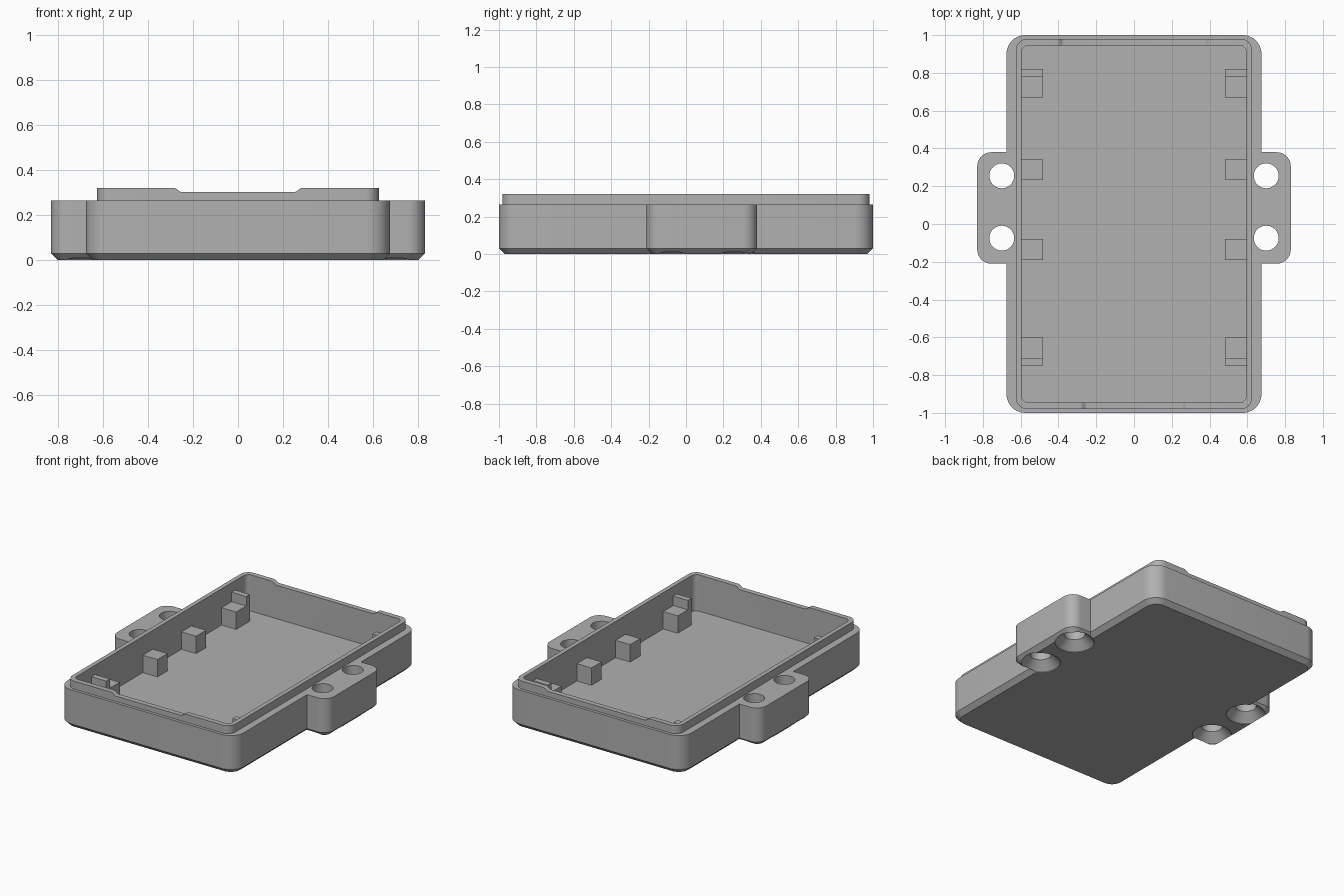
import bpy, bmesh, math

if "Cube" in bpy.data.objects:
    bpy.data.objects.remove(bpy.data.objects["Cube"], do_unlink=True)

grey = bpy.data.materials.new("light_grey_plastic")
grey.use_nodes = True
tone = (0.44, 0.44, 0.44, 1)
grey.diffuse_color = tone
grey.node_tree.nodes["Principled BSDF"].inputs["Base Color"].default_value = tone


def loft(name, rings):
    """Closed solid through a stack of equal-length rings."""
    bm = bmesh.new()
    loops = [[bm.verts.new(p) for p in ring] for ring in rings]
    n = len(loops[0])
    bm.faces.new(loops[0])
    bm.faces.new(loops[-1])
    for a, b in zip(loops, loops[1:]):
        for i in range(n):
            j = (i + 1) % n
            bm.faces.new((a[i], a[j], b[j], b[i]))
    bmesh.ops.recalc_face_normals(bm, faces=bm.faces)
    mesh = bpy.data.meshes.new(name)
    bm.to_mesh(mesh)
    bm.free()
    mesh.materials.append(grey)
    obj = bpy.data.objects.new(name, mesh)
    bpy.context.collection.objects.link(obj)
    return obj


def rounded_ring(hx, hy, r, z, cy=0.0, steps=10):
    """Rounded rectangle outline at height z."""
    pts = []
    for q, (sx, sy) in enumerate([(1, 1), (-1, 1), (-1, -1), (1, -1)]):
        for k in range(steps + 1):
            a = math.pi / 2 * (q + k / steps)
            pts.append((sx * (hx - r) + r * math.cos(a),
                        cy + sy * (hy - r) + r * math.sin(a), z))
    return pts


def chamfered_block(name, hx, hy, r, top, cy=0.0, c=0.03):
    return loft(name, [rounded_ring(hx - c, hy - c, r - c, 0, cy),
                       rounded_ring(hx, hy, r, c, cy),
                       rounded_ring(hx, hy, r, top, cy)])


def circle(x, y, r, z, n=40):
    return [(x + r * math.cos(2 * math.pi * i / n),
             y + r * math.sin(2 * math.pi * i / n), z) for i in range(n)]


def combine(target, tool, operation):
    """Apply a boolean and discard the tool."""
    tool.hide_render = True
    mod = target.modifiers.new("cut", 'BOOLEAN')
    mod.operation, mod.object, mod.solver = operation, tool, 'EXACT'
    bpy.context.view_layer.objects.active = target
    bpy.ops.object.modifier_apply(modifier=mod.name)
    bpy.data.objects.remove(tool, do_unlink=True)


RIM, LIP, FLOOR = 0.265, 0.32, 0.07

# Tray body with side mounting tabs and raised lip
case = chamfered_block("case_body", 0.675, 1.0, 0.1, RIM)
tabs = chamfered_block("tabs", 0.83, 0.295, 0.075, RIM, cy=0.085)
combine(case, tabs, 'UNION')
lip = loft("lip", [rounded_ring(0.625, 0.98, 0.06, z) for z in (0.15, LIP)])
combine(case, lip, 'UNION')

# Hollow interior
cavity = loft("cavity", [rounded_ring(0.595, 0.945, 0.035, z) for z in (FLOOR, 0.5)])
combine(case, cavity, 'DIFFERENCE')


# Shallow notches in the lip with softly curved ends
def notch(half, y, bottom):
    curve = []
    for k in range(9):
        t = k / 8
        s = t * t * (3 - 2 * t)
        curve.append((half - 0.033 * t, LIP + (bottom - LIP) * s))
    right = [(half, 0.4)] + curve
    outline = right + [(-x, z) for x, z in reversed(right)]
    return loft("notch", [[(x, y + d, z) for x, z in outline] for d in (-0.08, 0.08)])


combine(case, notch(0.283, -0.96, 0.302), 'DIFFERENCE')
combine(case, notch(0.405, 0.96, 0.302), 'DIFFERENCE')

# Screw holes, countersunk from below
for x in (-0.7, 0.7):
    for y in (-0.075, 0.255):
        hole = loft("hole", [circle(x, y, r, z) for r, z in
                             ((0.123, -0.05), (0.123, 0.005), (0.066, 0.06), (0.066, 0.4))])
        combine(case, hole, 'DIFFERENCE')

bpy.ops.object.select_all(action='DESELECT')
case.select_set(True)
bpy.context.view_layer.objects.active = case
bpy.ops.object.shade_smooth_by_angle(angle=math.radians(30))


# Support posts along both inner walls; the end posts carry a raised stop
def support(name, side, y0, y1, top):
    xs = sorted((side * 0.483, side * 0.605))
    ring = [(xs[0], y0), (xs[1], y0), (xs[1], y1), (xs[0], y1)]
    return loft(name, [[(x, y, z) for x, y in ring] for z in (FLOOR - 0.01, top)])


for side, label in ((1, "left"), (-1, "right")):
    support(label + "_post_mid_front", side, -0.19, -0.08, 0.19)
    support(label + "_post_mid_back", side, 0.232, 0.342, 0.19)
    for end, y0, y1, s0, s1 in (("front", -0.75, -0.6, -0.75, -0.71),
                                ("back", 0.67, 0.82, 0.78, 0.82)):
        post = support(label + "_post_" + end, side, y0, y1, 0.19)
        combine(post, support("stop", side, s0, s1, 0.255), 'UNION')
